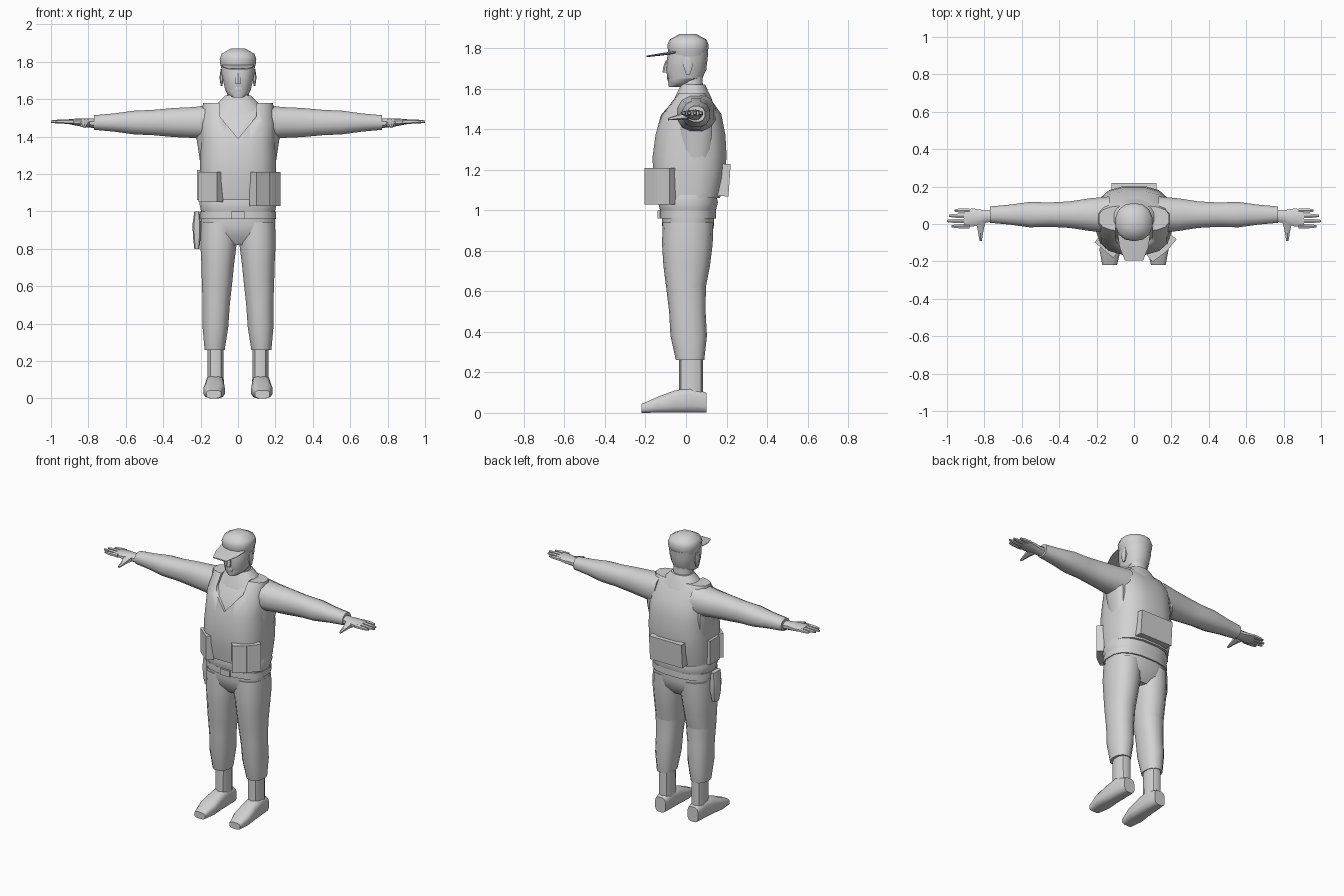
import bpy, bmesh, math
from mathutils import Matrix, Vector

if "Cube" in bpy.data.objects:
    bpy.data.objects.remove(bpy.data.objects["Cube"])

SHADE = .65
GREY = (SHADE, SHADE, SHADE, 1)
grey = bpy.data.materials.new("plain_grey")
grey.use_nodes = True
grey.diffuse_color = GREY
grey.node_tree.nodes["Principled BSDF"].inputs["Base Color"].default_value = GREY


def finish(name, bm):
    """Turn a bmesh into a grey, smooth-shaded object."""
    bmesh.ops.recalc_face_normals(bm, faces=bm.faces[:])
    mesh = bpy.data.meshes.new(name)
    bm.to_mesh(mesh)
    bm.free()
    mesh.materials.append(grey)
    ob = bpy.data.objects.new(name, mesh)
    bpy.context.collection.objects.link(ob)
    bpy.ops.object.select_all(action="DESELECT")
    ob.select_set(True)
    bpy.context.view_layer.objects.active = ob
    bpy.ops.object.shade_smooth_by_angle(angle=math.radians(42))
    return ob


def loft(name, axis, span, wide, deep, start, end=None, sides=12, power=2.3,
         mirror=1, grounded=False):
    """Skin evenly spaced rounded rings along an axis.

    wide and deep are half sizes (deep may be a ratio of wide); the ring
    centre slides from start to end; grounded rings rest on the floor."""
    if isinstance(deep, float):
        deep = [deep * w for w in wide]
    bm = bmesh.new()
    rings = []
    for k, (w, d) in enumerate(zip(wide, deep)):
        f = k / (len(wide) - 1)
        along = span[0] + (span[1] - span[0]) * f
        centre = Vector(start).lerp(Vector(end or start), f)
        if grounded:
            centre.y = d
        ring = []
        for i in range(sides):
            turn = math.tau * (i + .5) / sides
            c, s = math.cos(turn), math.sin(turn)
            u = centre.x + w * math.copysign(abs(c) ** (2 / power), c)
            v = centre.y + d * math.copysign(abs(s) ** (2 / power), s)
            x, y, z = {"X": (along, u, v), "Y": (u, along, v), "Z": (u, v, along)}[axis]
            ring.append(bm.verts.new((x * mirror, y, z)))
        rings.append(ring)
    for low, high in zip(rings, rings[1:]):
        for i in range(sides):
            j = (i + 1) % sides
            bm.faces.new((low[i], low[j], high[j], high[i]))
    bm.faces.new(rings[0])
    bm.faces.new(rings[-1])
    return finish(name, bm)


def box(name, centre, size, yaw=0, tilt=0):
    bm = bmesh.new()
    turn = Matrix.Rotation(math.radians(yaw), 4, "Z") @ Matrix.Rotation(math.radians(tilt), 4, "X")
    bmesh.ops.create_cube(bm, size=1, matrix=Matrix.Translation(centre) @ turn
                          @ Matrix.Diagonal(Vector((*size, 1))))
    return finish(name, bm)


# Hips, belt and shirt hem
waist = dict(start=(0, .01), sides=16, power=2.6)
loft("trouser_hips", "Z", (.82, .98), [.13, .19, .2, .2], [.08, .12, .13, .13], **waist)
loft("belt", "Z", (.96, 1), [.205, .205], [.14, .14], **waist)
box("belt_buckle", (0, -.13, .98), (.07, .02, .04))
loft("shirt_hem", "Z", (1, 1.08), [.2, .21, .2], [.14, .15, .14], **waist)

# Vest over a slightly smaller shirt
trunk = dict(start=(0, .01), end=(0, .03), sides=16, power=2.8)
vest_wide = [.2, .205, .205, .2, .2, .19]
vest_deep = [.16, .18, .185, .175, .15, .07]
vest = loft("vest", "Z", (1.06, 1.58), vest_wide, vest_deep, **trunk)
loft("shirt", "Z", (1.07, 1.57), [w - .015 for w in vest_wide],
     [d - .015 for d in vest_deep], **trunk)
loft("shirt_collar", "Z", (1.5, 1.62), [.18, .13, .07], [.11, .09, .06], (0, .035), sides=16)

# Pointed neck opening cut into the vest
bm = bmesh.new()
half = [(.1, 1.51), (.1, 1.65)]
outline = [(-x, z) for x, z in reversed(half)] + [(0, 1.39)] + half
face = bm.faces.new([bm.verts.new((x, -.3, z)) for x, z in outline])
grown = bmesh.ops.extrude_face_region(bm, geom=[face])["geom"]
bmesh.ops.translate(bm, vec=(0, .33, 0),
                    verts=[v for v in grown if isinstance(v, bmesh.types.BMVert)])
cutter = finish("neck_cutter", bm)
cutter.hide_render = True
cut = vest.modifiers.new("neck_opening", "BOOLEAN")
cut.operation, cut.object, cut.solver = "DIFFERENCE", cutter, "EXACT"
bpy.context.view_layer.objects.active = vest
bpy.ops.object.modifier_apply(modifier=cut.name)
bpy.data.objects.remove(cutter)

# Pouches and holster
box("back_pouch", (0, .185, 1.15), (.24, .06, .16), tilt=-4)
box("left_front_pouch", (.12, -.15, 1.12), (.1, .06, .18), yaw=37)
box("left_side_pouch", (.18, -.1, 1.12), (.09, .05, .18), yaw=50)
box("right_front_pouch", (-.145, -.12, 1.13), (.13, .05, .16), yaw=-40)
box("right_side_pouch", (-.2, .01, 1.14), (.04, .1, .16))
loft("holster", "Z", (.8, 1), [.014, .022, .024, .014], [.025, .04, .04, .04],
     (-.22, 0), sides=8, power=4)

# Head, cap and face
loft("neck", "Z", (1.56, 1.7), [.07, .06, .06], .9, (0, .03))
loft("jaw", "Z", (1.61, 1.65), [.03, .06, .07], [.035, .06, .085], (0, -.05), (0, -.005), sides=14)
loft("face", "Z", (1.65, 1.78), [.07, .08, .09, .09], [.085, .1, .1, .1],
     (0, -.005), (0, .01), sides=14)
loft("cap", "Z", (1.76, 1.87), [.09, .097, .1, .09, .04], 1.02, (0, .01), sides=14)
loft("cap_brim", "Y", (-.05, -.195), [.09, .08, .05], .08, (0, 1.78), (0, 1.76))
loft("nose", "Z", (1.68, 1.74), [.016, .017, .01], 1.0, (0, -.1), (0, -.09), sides=6)
loft("mouth", "Z", (1.64, 1.67), [.015, .024, .015], .4, (0, -.085), sides=8)

for mirror, word in ((1, "left"), (-1, "right")):
    loft(word + "_ear", "Z", (1.67, 1.76), [.005, .012, .005], [.01, .025, .015],
         (.088, .01), sides=8, mirror=mirror)

    # Sleeve narrowing to the wrist, with cloth under the arm
    loft(word + "_sleeve", "X", (.13, .77), [.1, .09, .073, .067, .07, .055, .045],
         [.1, .085, .08, .07, .065, .05, .04], (.05, 1.475), mirror=mirror)
    loft(word + "_underarm", "Z", (1.24, 1.5), [.03, .04, .05], [.06, .08, .08],
         (.17, .05), (.19, .05), mirror=mirror)

    # Hand with four fingers and a thumb
    loft(word + "_palm", "X", (.75, .91), [.034, .035, .05, .05], [.028, .024, .02, .012],
         (.045, 1.47), (.03, 1.48), sides=10, mirror=mirror)
    fingers = {"index": .975, "middle": 1, "ring": .99, "little": .96}
    for i, (finger, tip) in enumerate(fingers.items()):
        loft(f"{word}_{finger}_finger", "X", (.88, tip), [.013, .013, .012, .007], .9,
             (.028 * i - .012, 1.48), sides=6, mirror=mirror)
    loft(word + "_thumb", "Y", (.01, -.09), [.03, .02, .013, .007], .8,
         (.82, 1.47), (.82, 1.45), sides=6, mirror=mirror)

    # Trouser leg, gathered above the boot
    loft(word + "_trouser_shin", "Z", (.26, .62), [.055, .07, .074, .083], [.07, .09, .09, .098],
         (.125, .02), (.112, 0), sides=14, mirror=mirror)
    loft(word + "_trouser_thigh", "Z", (.62, .94), [.083, .09, .1, .1], [.098, .115, .125, .125],
         (.112, 0), (.1, .01), sides=14, mirror=mirror)

    # Boot
    loft(word + "_boot_shaft", "Z", (.06, .28), [.044, .045], [.06, .06], (.12, .025),
         sides=10, mirror=mirror)
    loft(word + "_boot_foot", "Y", (.1, -.22), [.04, .05, .052, .058, .04],
         [.05, .065, .055, .04, .022], (.12, 0), (.13, 0), power=3.2, mirror=mirror, grounded=True)
